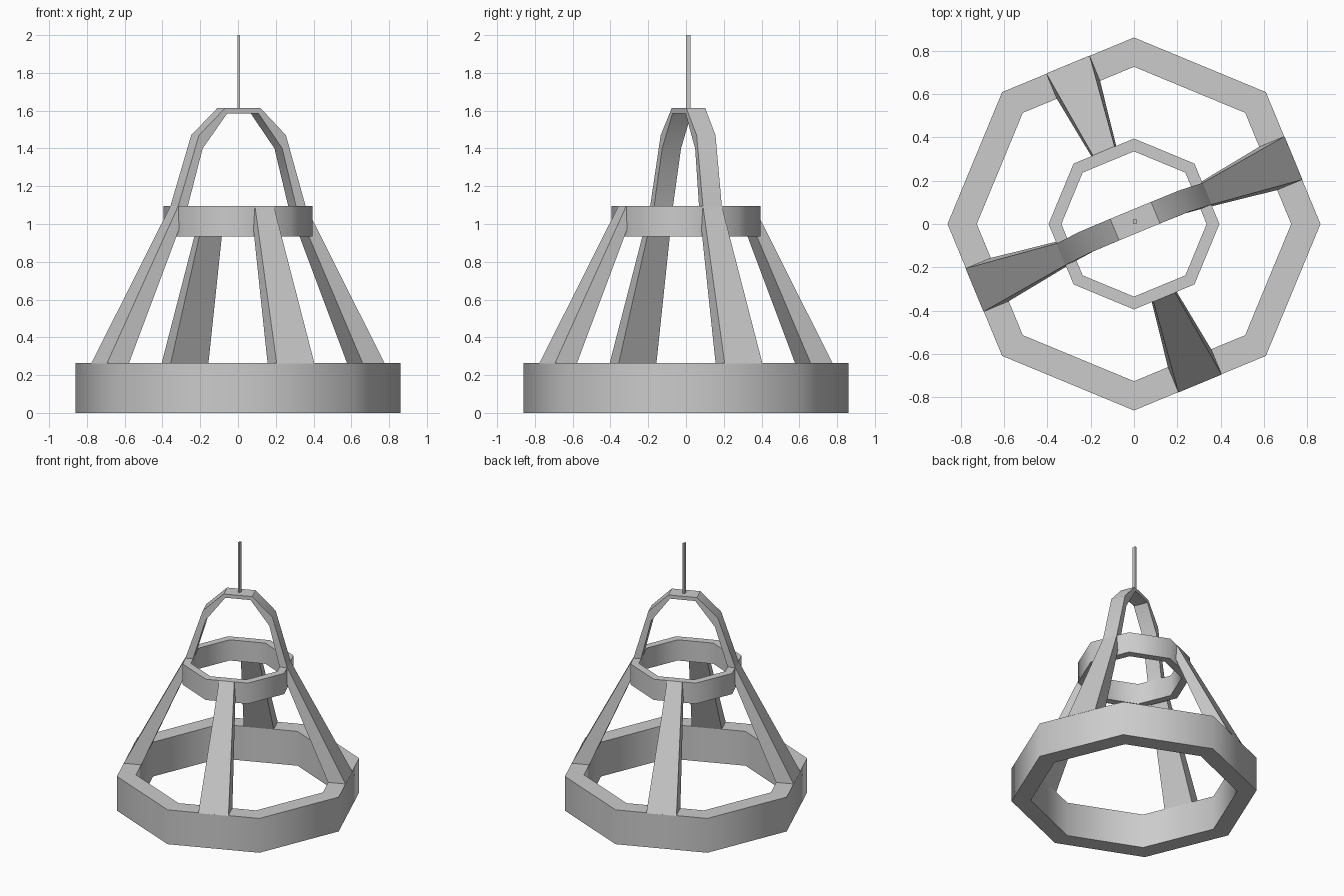
import bpy, bmesh, math
from mathutils import Matrix, Vector

if "Cube" in bpy.data.objects:
    bpy.data.objects.remove(bpy.data.objects["Cube"])

TILT = math.radians(22.5)  # legs sit on the middle of the octagon sides


def finish(name, bm, angle=50):
    bmesh.ops.recalc_face_normals(bm, faces=bm.faces)
    me = bpy.data.meshes.new(name)
    bm.to_mesh(me)
    bm.free()
    ob = bpy.data.objects.new(name, me)
    bpy.context.collection.objects.link(ob)
    bpy.ops.object.select_all(action='DESELECT')
    ob.select_set(True)
    bpy.context.view_layer.objects.active = ob
    bpy.ops.object.shade_smooth_by_angle(angle=math.radians(angle))
    return ob


def loft(bm, loops, closed):
    """Skin a list of equal point loops, closing it or capping both ends."""
    rows = [[bm.verts.new(p) for p in loop] for loop in loops]
    pairs = list(zip(rows, rows[1:])) + ([(rows[-1], rows[0])] if closed else [])
    n = len(rows[0])
    for a, b in pairs:
        for i in range(n):
            j = (i + 1) % n
            bm.faces.new((a[i], a[j], b[j], b[i]))
    if not closed:
        bm.faces.new(rows[0])
        bm.faces.new(rows[-1])


def ring(name, r_in, r_out, z0, z1):
    bm = bmesh.new()
    loops = []
    for k in range(8):
        d = Vector((math.cos(k * math.pi / 4), math.sin(k * math.pi / 4), 0))
        loops.append([d * r + Vector((0, 0, z)) for r, z in
                      ((r_in, z0), (r_out, z0), (r_out, z1), (r_in, z1))])
    loft(bm, loops, True)
    return finish(name, bm)


def bar(name, sections, angle, shifts=None):
    """Rectangular bar; section = inner (r, z), outer (r, z), half width."""
    bm = bmesh.new()
    rot = Matrix.Rotation(angle, 3, 'Z')
    loops = []
    for i, (ri, zi, ro, zo, w) in enumerate(sections):
        off = shifts[i] if shifts else Vector()
        loops.append([rot @ Vector(p) + off for p in
                      ((ri, -w, zi), (ro, -w, zo), (ro, w, zo), (ri, w, zi))])
    loft(bm, loops, False)
    return finish(name, bm, 30)


# Octagonal rings
ring("base_ring", 0.725, 0.86, 0.0, 0.265)
ring("upper_ring", 0.335, 0.394, 0.935, 1.095)

# Four tapering legs
for k in range(4):
    bar(f"leg_{k + 1}", [(0.67, 0.262, 0.796, 0.262, 0.108),
                         (0.31, 1.095, 0.365, 1.095, 0.054)],
        TILT + k * math.pi / 2)

# Arched handle continuing two opposite legs
half = [(0.31, 1.095, 0.365, 1.095, 0.054),
        (0.228, 1.40, 0.249, 1.47, 0.054),
        (0.09, 1.585, 0.102, 1.613, 0.054)]
mirrored = [(-ri, zi, -ro, zo, w) for ri, zi, ro, zo, w in reversed(half)]
lean = [Vector(), Vector((0.003, 0.011, 0)), Vector((0.005, 0.013, 0))]
bar("handle_arch", half + mirrored, TILT, lean + lean[::-1])

# Thin hanging rod
bm = bmesh.new()
bmesh.ops.create_cube(bm, size=1, matrix=Matrix.Translation((0.005, 0.012, 1.8))
                      @ Matrix.Diagonal((0.013, 0.024, 0.40, 1)))
finish("hanging_rod", bm)
